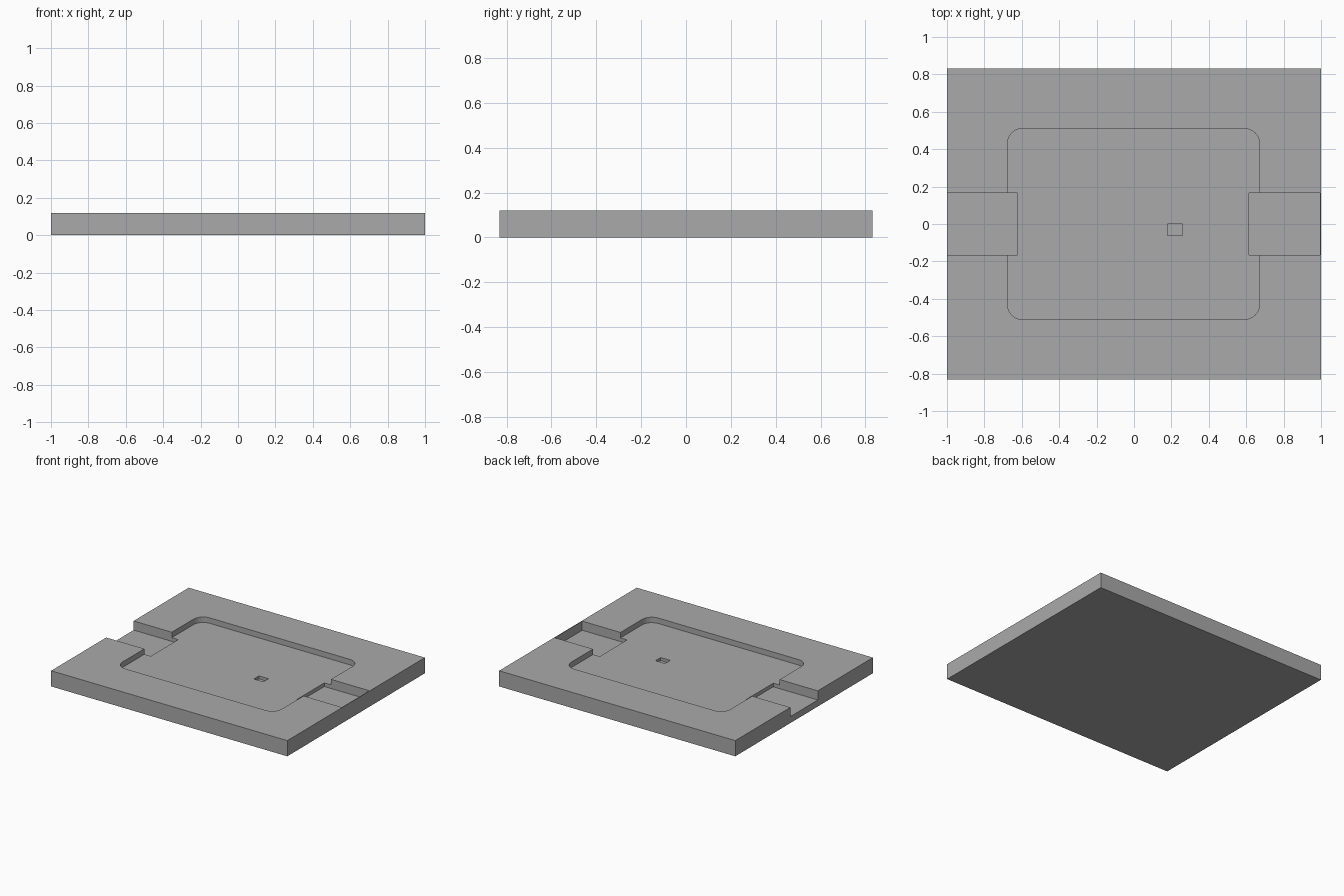
import bpy, bmesh
from math import pi, cos, sin

cube = bpy.data.objects.get("Cube")
if cube:
    bpy.data.objects.remove(cube, do_unlink=True)

TOP = 0.12
POCKET_FLOOR = 0.078
CHANNEL_FLOOR = 0.05
HOLE_FLOOR = 0.055

grey = bpy.data.materials.new("plain grey")
grey.use_nodes = True
grey.diffuse_color = (0.4, 0.4, 0.4, 1)
grey.node_tree.nodes["Principled BSDF"].inputs["Base Color"].default_value = (0.4, 0.4, 0.4, 1)


def block(name, x0, x1, y0, y1, z0, z1, radius=0, steps=6):
    """Upright block, with rounded vertical corners if a radius is given."""
    outline = []
    corners = [(x1, y1, -1, -1), (x0, y1, 1, -1), (x0, y0, 1, 1), (x1, y0, -1, 1)]
    for i, (x, y, sx, sy) in enumerate(corners):
        if not radius:
            outline.append((x, y))
            continue
        for k in range(steps + 1):
            a = (i + k / steps) * pi / 2
            outline.append((x + radius * (sx + cos(a)), y + radius * (sy + sin(a))))
    bm = bmesh.new()
    base = bm.faces.new([bm.verts.new((x, y, z0)) for x, y in outline])
    raised = bmesh.ops.extrude_face_region(bm, geom=[base])["geom"]
    bmesh.ops.translate(bm, vec=(0, 0, z1 - z0),
                        verts=[v for v in raised if isinstance(v, bmesh.types.BMVert)])
    bmesh.ops.recalc_face_normals(bm, faces=bm.faces)
    mesh = bpy.data.meshes.new(name)
    bm.to_mesh(mesh)
    bm.free()
    mesh.materials.append(grey)
    obj = bpy.data.objects.new(name, mesh)
    bpy.context.collection.objects.link(obj)
    return obj


# Base slab
plate = block("base_plate", -1, 1, -0.832, 0.832, 0, TOP)

# Recesses: rounded pocket, two end channels (left one keeps a thin end wall), small slot
cutters = [
    block("pocket_cutter", -0.677, 0.671, -0.51, 0.51, POCKET_FLOOR, 0.2, radius=0.08),
    block("right_channel_cutter", -1.1, -0.623, -0.166, 0.166, CHANNEL_FLOOR, 0.21),
    block("left_channel_cutter", 0.615, 0.995, -0.166, 0.166, CHANNEL_FLOOR, 0.21),
    block("slot_cutter", 0.178, 0.258, -0.062, 0, HOLE_FLOOR, 0.22),
]
for cutter in cutters:
    cut = plate.modifiers.new(cutter.name, 'BOOLEAN')
    cut.operation = 'DIFFERENCE'
    cut.solver = 'EXACT'
    cut.object = cutter

# Bake the cuts and drop the helpers
bpy.context.view_layer.update()
graph = bpy.context.evaluated_depsgraph_get()
carved = bpy.data.meshes.new_from_object(plate.evaluated_get(graph))
plate.modifiers.clear()
plate.data = carved
carved.name = "base_plate"
for cutter in cutters:
    bpy.data.objects.remove(cutter, do_unlink=True)
